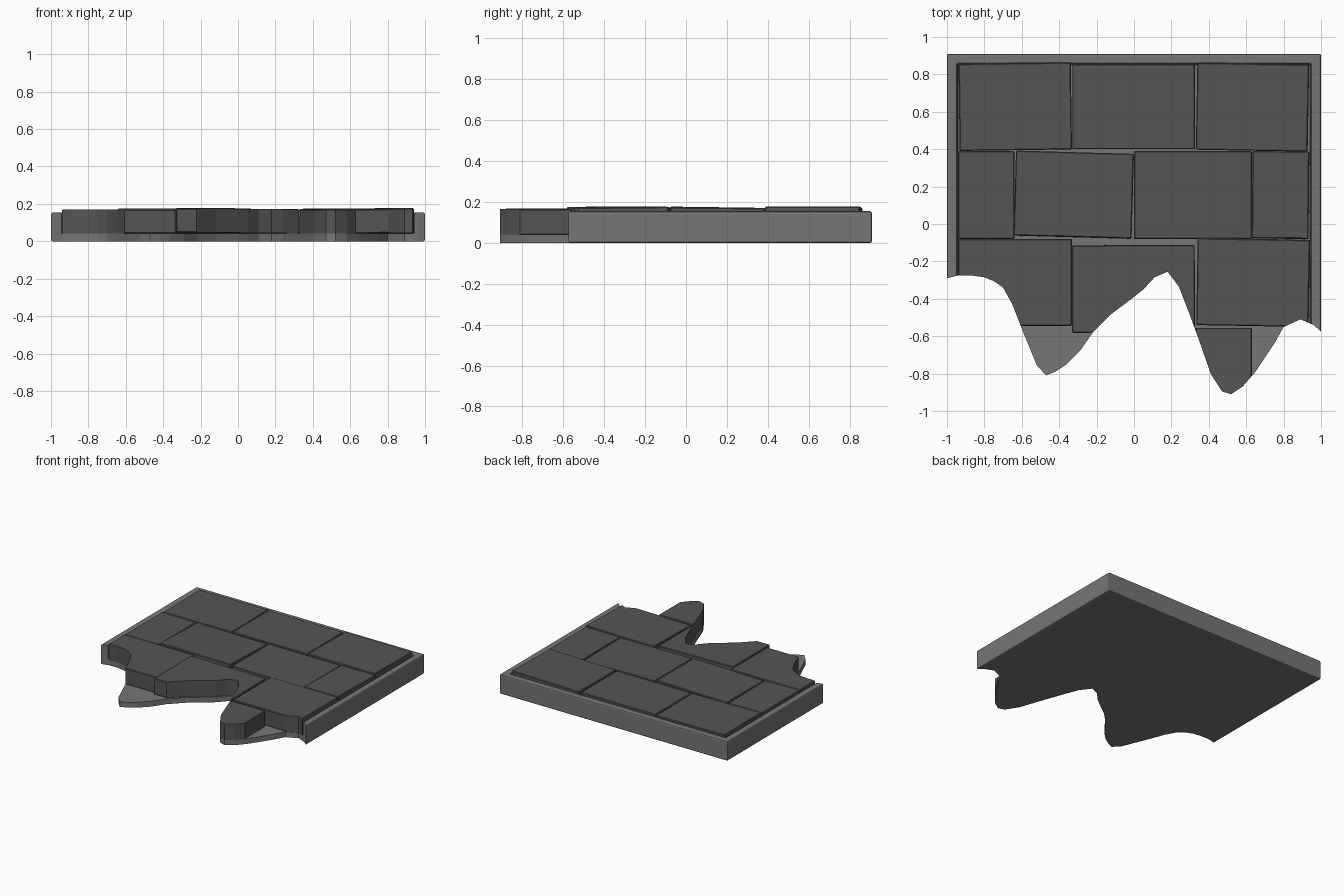
import bpy, bmesh, math
from mathutils import Matrix, Vector

if "Cube" in bpy.data.objects:
    bpy.data.objects.remove(bpy.data.objects["Cube"])


def box(name, x0, x1, y0, y1, z0, z1, rot=(0, 0, 0)):
    bm = bmesh.new()
    bmesh.ops.create_cube(bm, size=1)
    bmesh.ops.scale(bm, vec=(x1 - x0, y1 - y0, z1 - z0), verts=bm.verts)
    me = bpy.data.meshes.new(name)
    bm.to_mesh(me)
    bm.free()
    ob = bpy.data.objects.new(name, me)
    ob.location = ((x0 + x1) / 2, (y0 + y1) / 2, (z0 + z1) / 2)
    ob.rotation_euler = [math.radians(a) for a in rot]
    bpy.context.collection.objects.link(ob)
    return ob


def boolean(ob, cutter, op):
    m = ob.modifiers.new(op.lower(), 'BOOLEAN')
    m.operation, m.object, m.solver = op, cutter, 'EXACT'


def bevel(ob, width, segments=1):
    m = ob.modifiers.new("bevel", 'BEVEL')
    m.width, m.segments, m.limit_method = width, segments, 'ANGLE'


def helper(ob):
    ob.hide_render = True
    ob.hide_set(True)
    ob.display_type = 'WIRE'


# broken front edge, used as the keep-volume for every part
EDGE = [(-1, -.29), (-.94, -.275), (-.87, -.275), (-.8, -.285), (-.75, -.305),
        (-.7, -.34), (-.65, -.43), (-.6, -.56), (-.52, -.755), (-.47, -.81),
        (-.42, -.79), (-.36, -.75), (-.29, -.68), (-.22, -.58), (-.12, -.48),
        (0, -.39), (.05, -.35), (.11, -.285), (.18, -.255), (.24, -.335),
        (.3, -.49), (.34, -.6), (.41, -.8), (.47, -.895), (.52, -.91),
        (.58, -.87), (.65, -.79), (.75, -.64), (.8, -.55), (.89, -.51),
        (.96, -.54), (1, -.575)]
outline = [(-1.1, -.29)] + EDGE + [(1.1, -.6), (1.1, 1.1), (-1.1, 1.1)]
bm = bmesh.new()
face = bm.faces.new([bm.verts.new((x, y, -.2)) for x, y in outline])
new = bmesh.ops.extrude_face_region(bm, geom=[face])["geom"]
bmesh.ops.translate(bm, vec=(0, 0, .6), verts=[v for v in new if isinstance(v, bmesh.types.BMVert)])
bmesh.ops.recalc_face_normals(bm, faces=bm.faces)
me = bpy.data.meshes.new("broken_edge_cutter")
bm.to_mesh(me)
bm.free()
keep = bpy.data.objects.new("broken_edge_cutter", me)
bpy.context.collection.objects.link(keep)

# tray: floor with a raised rim on the left, right and back
tray = box("floor_tray", -1, 1, -1.2, .91, 0, .155)
pocket = box("tray_pocket_cutter", -.945, .945, -1.5, .855, .042, .4)
boolean(tray, pocket, 'DIFFERENCE')
bevel(tray, .01, 2)
boolean(tray, keep, 'INTERSECT')

# stone tiles: x0, x1, y0, y1, top height, tilt x, tilt y, turn (degrees)
TILES = [
    (-.935, -.335, .395, .86, .169, .2, .2, .8), (-.33, .327, .4, .856, .17, .2, -.1, 0),
    (.335, .932, .392, .857, .176, 0, -.4, -1),
    (-.94, -.64, -.08, .39, .168, -.3, .2, 0), (-.637, -.007, -.07, .383, .173, -.8, -.3, -1.6),
    (0, .63, -.08, .39, .168, -.3, .4, 0), (.632, .935, -.078, .388, .172, -.6, -.3, -.6),
    (-.94, -.332, -.545, -.08, .17, .2, 0, 0), (-.332, .325, -.58, -.113, .174, .2, .6, .3),
    (.337, .937, -.545, -.08, .173, .6, -.4, -1), (.33, .63, -1.02, -.555, .167, 0, .3, 0),
]
for i, (x0, x1, y0, y1, top, tx, ty, turn) in enumerate(TILES, 1):
    tile = box(f"stone_tile_{i}", x0, x1, y0, y1, top - .128, top, (tx, ty, turn))
    bevel(tile, .005)
    boolean(tile, keep, 'INTERSECT')

# dark grey stone
for ob in bpy.data.objects:
    if ob.name.endswith("cutter"):
        continue
    g = .3 if ob.name == "floor_tray" else .15
    name = "rim_stone" if ob.name == "floor_tray" else "tile_stone"
    mat = bpy.data.materials.get(name) or bpy.data.materials.new(name)
    mat.diffuse_color = (g * .6, g * .6, g * .6, 1)
    mat.use_nodes = True
    mat.node_tree.nodes["Principled BSDF"].inputs["Base Color"].default_value = mat.diffuse_color
    ob.data.materials.append(mat)
helper(keep)
helper(pocket)
